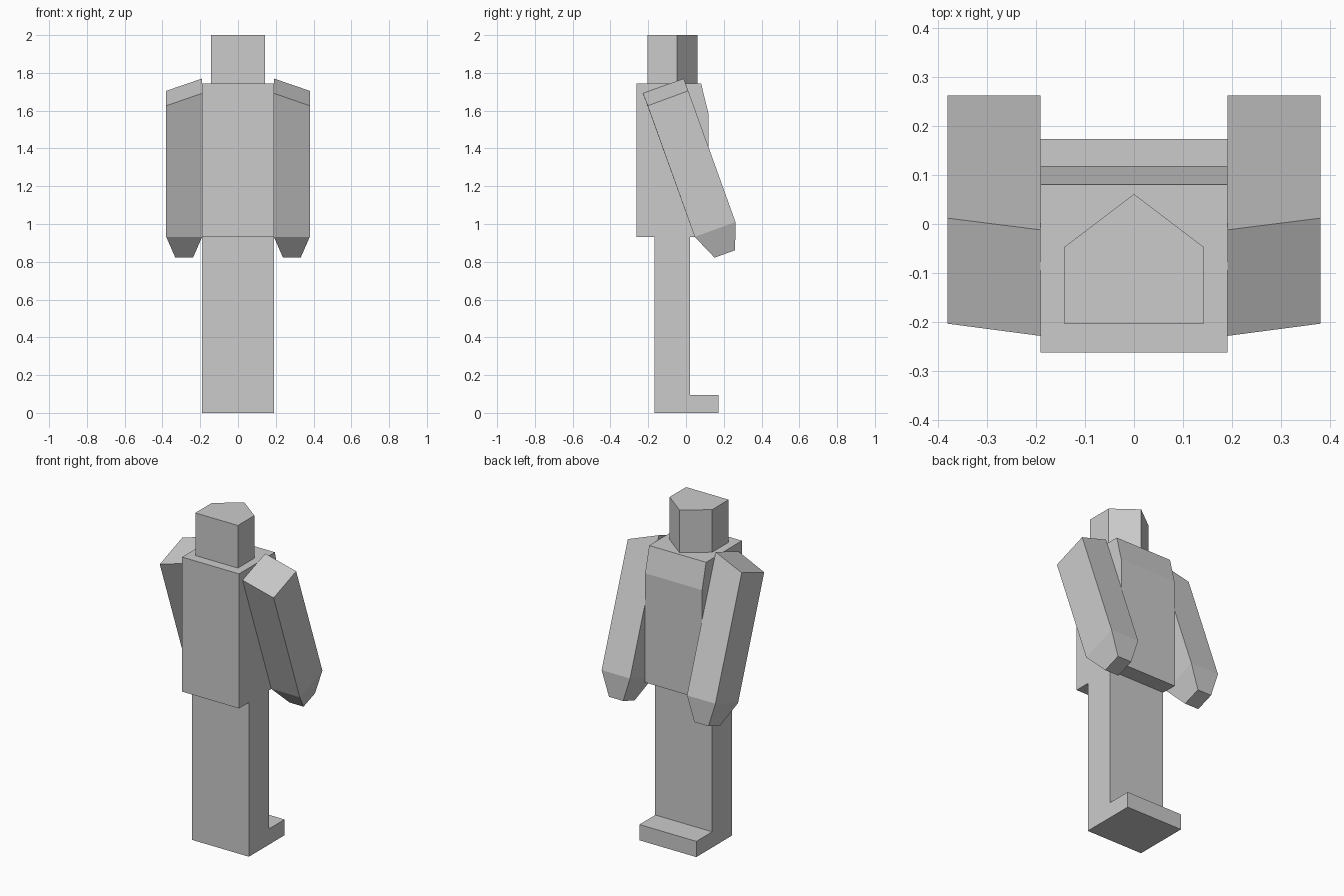
import bpy

if "Cube" in bpy.data.objects:
    bpy.data.objects.remove(bpy.data.objects["Cube"])


def loft(name, *rings):
    """Closed solid skinned through rings of equal length."""
    n = len(rings[0])
    verts = [p for r in rings for p in r]
    faces = [list(range(n))[::-1], [len(verts) - n + i for i in range(n)]]
    for k in range(len(rings) - 1):
        for i in range(n):
            j = (i + 1) % n
            faces.append((k * n + i, k * n + j, k * n + n + j, k * n + n + i))
    mesh = bpy.data.meshes.new(name)
    mesh.from_pydata(verts, [], faces)
    obj = bpy.data.objects.new(name, mesh)
    bpy.context.collection.objects.link(obj)
    bpy.context.view_layer.objects.active = obj
    obj.select_set(True)
    bpy.ops.object.mode_set(mode='EDIT')
    bpy.ops.mesh.select_all(action='SELECT')
    bpy.ops.mesh.normals_make_consistent(inside=False)
    bpy.ops.object.mode_set(mode='OBJECT')
    obj.select_set(False)
    return obj


def side_profile(name, half_width, profile):
    """Side outline (y, z) extruded across x."""
    return loft(name, *[[(x, y, z) for y, z in profile]
                        for x in (-half_width, half_width)])


# Legs and foot: one L-shaped block
side_profile("legs", 0.19, [(-0.167, 0), (0.173, 0), (0.173, 0.095),
                            (0.022, 0.095), (0.022, 0.931), (-0.167, 0.931)])

# Torso with sloped upper edge
side_profile("torso", 0.19, [(-0.262, 0.931), (0.118, 0.931), (0.118, 1.59),
                             (0.08, 1.743), (-0.262, 1.743)])

# Head: five-sided prism
outline = [(-0.142, -0.204), (0.142, -0.204), (0.142, -0.047),
           (0, 0.061), (-0.142, -0.047)]
loft("head", *[[(x, y, z) for x, y in outline] for z in (1.743, 2.0)])


# Arms: leaning box with sloped shoulder and tapered hand, mirrored
def arm_ring(x0, x1, inner, outer):
    (ib, jf), (ob, pf) = inner, outer
    return [(x0, *ib), (x1, *ob), (x1, *pf), (x0, *jf)]


wrist = ((0.046, 0.932), (0.262, 1.01))
hand = ((0.151, 0.822), (0.26, 0.861))
arm = loft("arms",
           arm_ring(0.19, 0.38, ((-0.228, 1.692), (-0.012, 1.77)),
                    ((-0.203, 1.626), (0.012, 1.705))),
           arm_ring(0.19, 0.38, wrist, wrist),
           arm_ring(0.238, 0.332, hand, hand))
arm.modifiers.new("Mirror", 'MIRROR').use_mirror_merge = False
